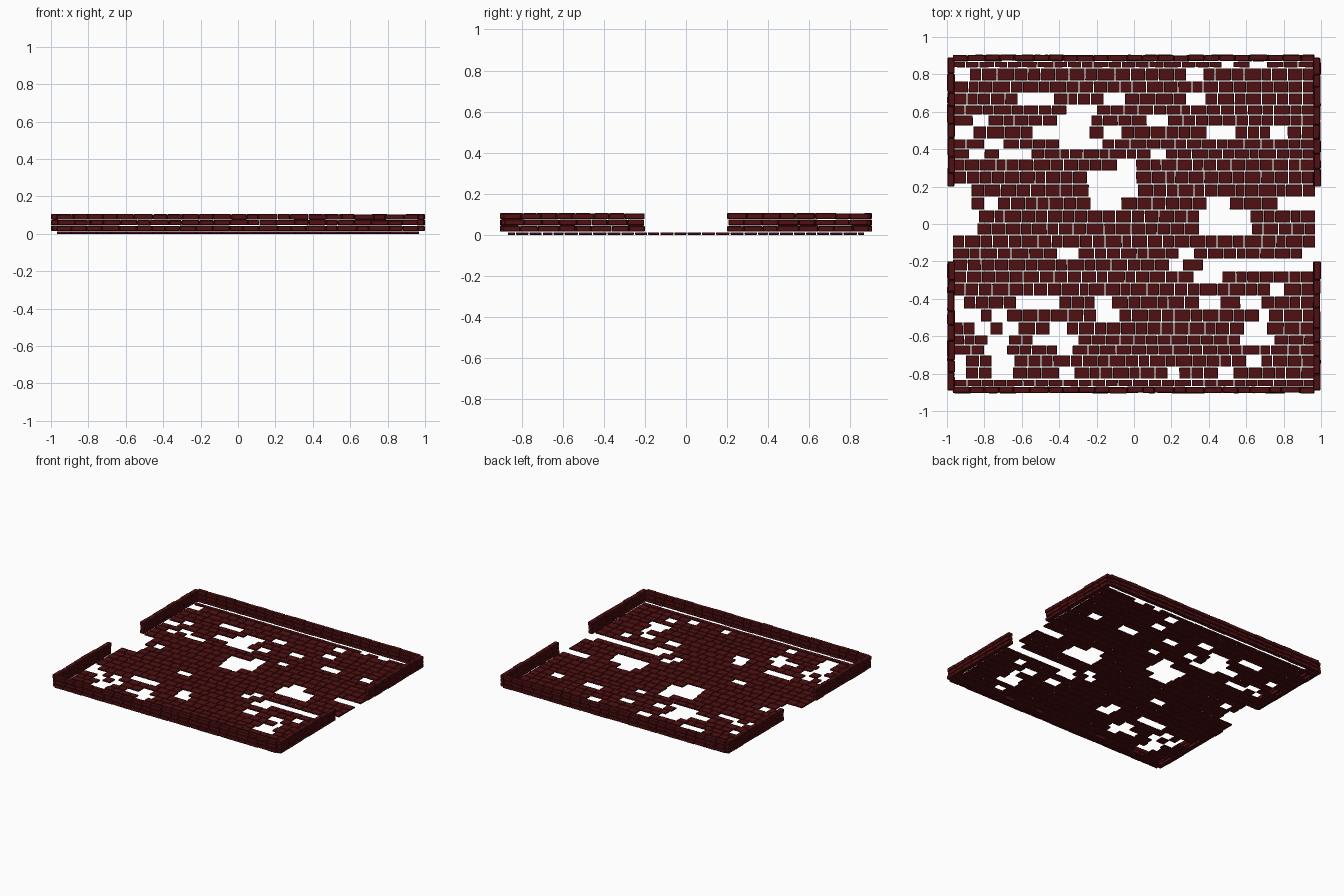
import bpy, bmesh, random
from mathutils import Matrix, Vector

if "Cube" in bpy.data.objects:
    bpy.data.objects.remove(bpy.data.objects["Cube"])

random.seed(4)
brick_mat = bpy.data.materials.new("dark_red_brick")
brick_mat.diffuse_color = (0.08, 0.005, 0.006, 1)
brick_mat.use_nodes = True
brick_mat.node_tree.nodes["Principled BSDF"].inputs["Base Color"].default_value = brick_mat.diffuse_color


def add_brick(bm, lo, hi, tilt=0.0):
    """One box between two corners, turned very slightly."""
    lo, hi = Vector(lo), Vector(hi)
    m = Matrix.Translation((lo + hi) / 2) @ Matrix.Rotation(random.uniform(-tilt, tilt), 4, 'Z')
    size = hi - lo
    bmesh.ops.create_cube(bm, size=1, matrix=m @ Matrix.Diagonal((*size, 1)))


def split(a, b, length):
    """Cut a run into bricks of slightly uneven length."""
    n = max(1, round((b - a) / length))
    cuts = [a + (b - a) * (i + (random.uniform(-.18, .18) if 0 < i < n else 0)) / n
            for i in range(n + 1)]
    return zip(cuts, cuts[1:])


def finish(bm, name, bevel):
    me = bpy.data.meshes.new(name)
    bm.to_mesh(me)
    bm.free()
    ob = bpy.data.objects.new(name, me)
    bpy.context.collection.objects.link(ob)
    me.materials.append(brick_mat)
    mod = ob.modifiers.new("worn_edges", 'BEVEL')
    mod.width, mod.segments = bevel, 1


# floor: row edges (hundredths), and the missing stretches in each row
edges = [87, 83.5, 76.5, 70, 63.6, 58.3, 52.4, 45.5, 40.1, 34.8, 28.3, 21.4, 14.4, 7.5,
         .5, -5.9, -12.8, -18.7, -25.1, -31.6, -38.5, -45.5, -52.4, -59.4, -64.7,
         -70, -76.5, -83, -87]
gaps = [
    [(47, 53), (62, 71)], [(-97, -88), (28, 37)], [],
    [(-62, -43), (-16, -5), (28, 38)], [(-36, -20)],
    [(-86, -78), (-41, -23), (7, 18)],
    [(-97, -86), (-54, -24), (-16, -7), (39, 54), (73, 82)],
    [(-80, -70), (-40, -17)], [(-88, -80), (-72, -55), (9, 17)],
    [(-9, 1)], [(-25, 1)], [(-97, -87), (-24, 2)],
    [(-97, -87), (-80, -73), (-23, -7), (39, 51), (77, 97)],
    [(-97, -83), (35, 62)], [(-97, -84), (35, 63)], [],
    [(-41, -30), (24, 32), (90, 97)], [(19, 26), (37, 97)], [(32, 47)], [(73, 80)],
    [(-97, -91), (-63, -40), (-21, -12), (35, 46), (57, 68)],
    [(-97, -82), (-76, -68), (-20, -8), (67, 72)],
    [(-85, -77), (-70, -62), (-45, -36), (59, 71)],
    [(-78, -67), (-54, -30), (57, 75)], [(-80, -68), (-41, -33)],
    [(-97, -90), (-76, -64), (60, 68)],
    [(-97, -90), (-76, -65), (-40, -32), (18, 24), (45, 53)], [],
]
bm = bmesh.new()
for top, bottom, holes in zip(edges, edges[1:], gaps):
    start = -97
    for a, b in holes + [(97, 97)]:
        if a - start > 2:
            for x0, x1 in split(start / 100, a / 100, .075):
                add_brick(bm, (x0 + .002, bottom / 100 + .003, 0),
                          (x1 - .002, top / 100 - .003, .011 + random.uniform(-.001, .001)), .01)
        start = b
finish(bm, "floor_bricks", .0015)


# walls: three courses of bricks, broken by an opening on each side
def wall(name, axis, a, b, centre, half):
    bm = bmesh.new()
    for course in range(3):
        z = .015 + course * .031
        shift = .02 * (course % 2)
        for p, q in split(a + shift * .3, b - shift * .2, .085):
            j = random.uniform(-.003, .003)
            lo, hi = [p + .001, centre - half + j], [q - .001, centre + half + j]
            if axis == 'y':
                lo.reverse()
                hi.reverse()
            add_brick(bm, (*lo, z), (*hi, z + .028 + random.uniform(-.002, .002)), .012)
    finish(bm, name, .003)


for s, label in ((-1, "front"), (1, "back")):
    wall(label + "_wall", 'x', -.97, .965, s * .887, .016)
    for t, side in ((-1, "left"), (1, "right")):
        a, b = sorted((s * .2, s * .89))
        wall(f"{side}_{label}_wall", 'y', a, b, t * .978, .018)
